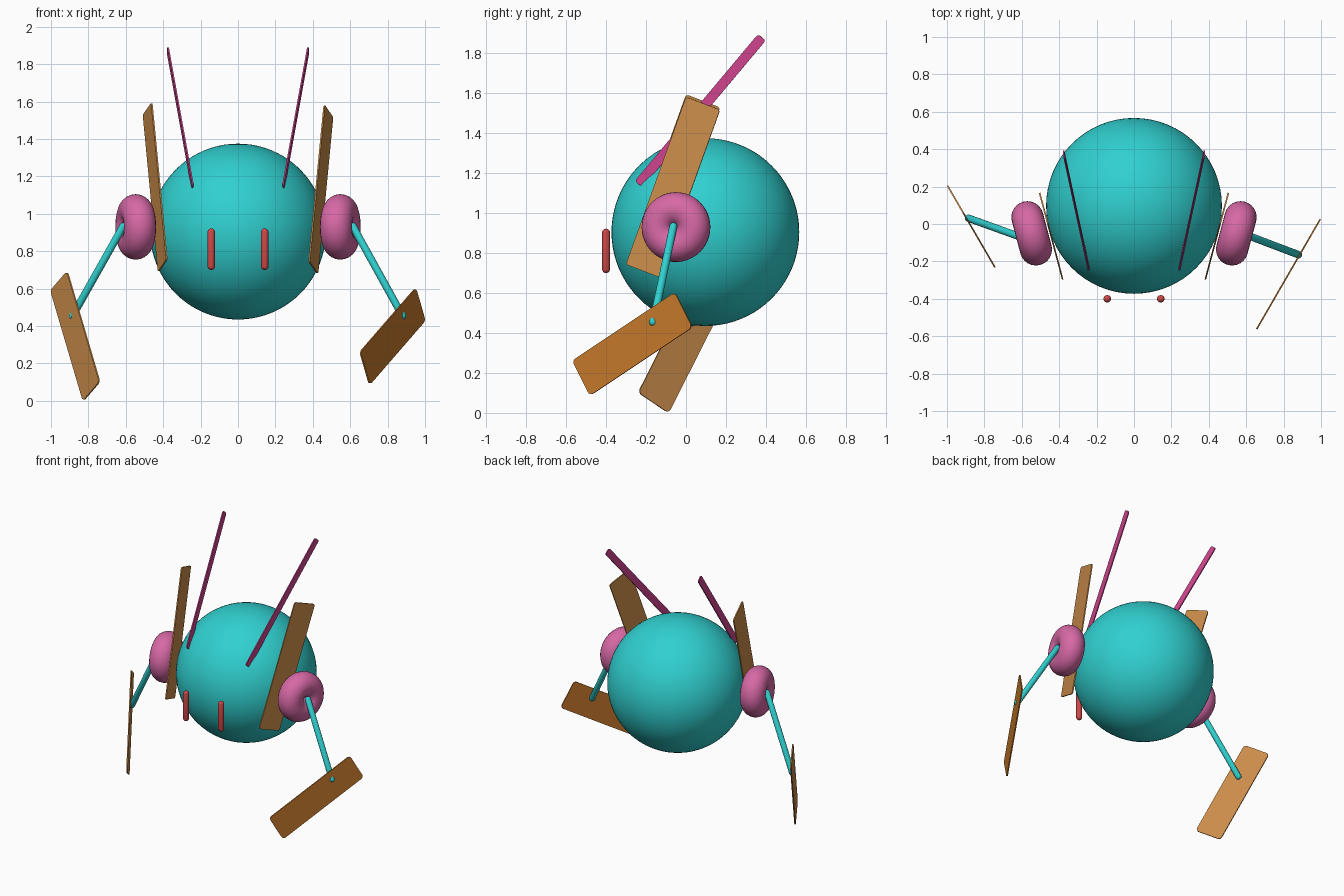
import bpy, bmesh, math
from mathutils import Vector, Matrix

cube = bpy.data.objects.get("Cube")
if cube:
    bpy.data.objects.remove(cube, do_unlink=True)


def material(name, rgb):
    mat = bpy.data.materials.new(name)
    mat.use_nodes = True
    mat.diffuse_color = (*rgb, 1)
    mat.node_tree.nodes["Principled BSDF"].inputs["Base Color"].default_value = (*rgb, 1)
    return mat


TEAL = material("turquoise", (0.03, 0.63, 0.63))
PINK = material("soft pink", (0.68, 0.14, 0.38))
MAGENTA = material("deep pink", (0.64, 0.06, 0.28))
TAN = material("light wood", (0.61, 0.27, 0.07))
BROWN = material("warm wood", (0.58, 0.20, 0.025))
RED = material("red", (0.62, 0.065, 0.065))


def make_object(name, bm, mat, smooth=False):
    mesh = bpy.data.meshes.new(name)
    bm.to_mesh(mesh)
    bm.free()
    obj = bpy.data.objects.new(name, mesh)
    bpy.context.collection.objects.link(obj)
    mesh.materials.append(mat)
    if smooth:
        mesh.shade_smooth()
    return obj


def plate(name, centre, along, across, length, width, radius, thick, mat):
    """Thin rounded board lying in the plane of two directions."""
    u = Vector(along).normalized()
    v = Vector(across)
    v = (v - u * v.dot(u)).normalized()
    n = u.cross(v)
    bm = bmesh.new()
    bmesh.ops.create_cube(bm, size=1)
    bmesh.ops.scale(bm, vec=(length, width, thick), verts=bm.verts)
    corners = [e for e in bm.edges
               if abs(e.verts[0].co.z - e.verts[1].co.z) > thick / 2]
    bmesh.ops.bevel(bm, geom=corners, offset=radius, segments=4,
                    profile=0.5, affect='EDGES')
    frame = Matrix((u, v, n)).transposed().to_4x4()
    bmesh.ops.transform(bm, matrix=Matrix.Translation(centre) @ frame, verts=bm.verts)
    return make_object(name, bm, mat)


def capsule(name, start, end, radius, mat):
    """Round-ended rod: a sphere whose two halves are pulled apart."""
    a, b = Vector(start), Vector(end)
    bm = bmesh.new()
    bmesh.ops.create_uvsphere(bm, u_segments=20, v_segments=11, radius=radius)
    half = (b - a).length / 2 - radius
    for vert in bm.verts:
        vert.co.z += math.copysign(half, vert.co.z)
    turn = (b - a).to_track_quat('Z', 'Y').to_matrix().to_4x4()
    bmesh.ops.transform(bm, matrix=Matrix.Translation((a + b) / 2) @ turn, verts=bm.verts)
    return make_object(name, bm, mat, True)


# Round body
bm = bmesh.new()
bmesh.ops.create_uvsphere(bm, u_segments=64, v_segments=40, radius=0.47)
bmesh.ops.translate(bm, vec=(0, 0.097, 0.905), verts=bm.verts)
make_object("body", bm, TEAL, True)

for side, s in (("left", 1), ("right", -1)):
    # Eyes
    capsule(side + "_eye", (s * 0.143, -0.4, 0.70), (s * 0.143, -0.4, 0.922), 0.02, RED)

    # Antennae
    low, high = Vector((s * 0.243, -0.237, 1.145)), Vector((s * 0.376, 0.38, 1.88))
    plate(side + "_antenna", (low + high) / 2, high - low, (s * 0.06, 0.76, -0.65),
          (high - low).length, 0.05, 0.015, 0.008, MAGENTA)

    # Upright ear boards
    plate(side + "_ear", (s * 0.443, -0.065, 1.13 if s > 0 else 1.142),
          (s * 0.08, 0.3, 0.835), (s * 0.045, 0.17, -0.06),
          0.895, 0.187, 0.015, 0.008, TAN)

    # Shoulder rings
    turn = Vector((s, -0.265, 0)).to_track_quat('Z', 'Y')
    bpy.ops.mesh.primitive_torus_add(
        location=(s * 0.547, -0.05, 0.93), rotation=turn.to_euler(),
        major_segments=48, minor_segments=24, major_radius=0.089, minor_radius=0.086)
    ring = bpy.context.object
    ring.name = side + "_shoulder"
    ring.data.materials.append(PINK)
    ring.data.shade_smooth()

# Arms
capsule("left_arm", (0.605, -0.06, 0.95), (0.889, -0.168, 0.437), 0.02, TEAL)
capsule("right_arm", (-0.605, -0.07, 0.95), (-0.894, 0.034, 0.437), 0.02, TEAL)

# Hand paddles
plate("left_paddle", (0.826, -0.268, 0.345), (0.295, 0.51, 0.34),
      (0.052, 0.09, -0.17), 0.685, 0.203, 0.022, 0.008, BROWN)
plate("right_paddle", (-0.87, -0.014, 0.346), (-0.172, 0.296, 0.585),
      (0.09, -0.155, 0.1), 0.685, 0.203, 0.022, 0.008, TAN)
